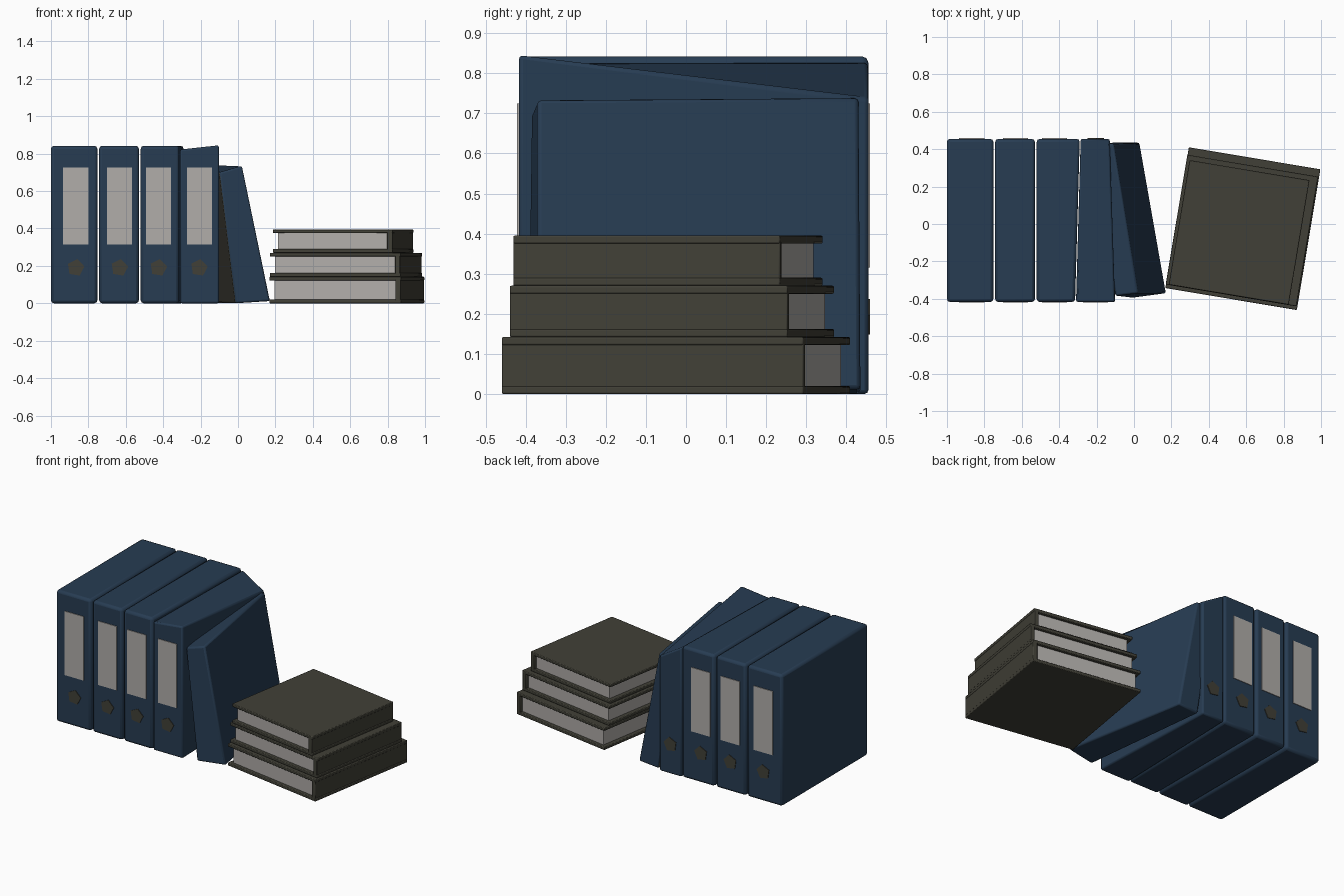
import bpy, bmesh, math
from mathutils import Matrix, Vector

if "Cube" in bpy.data.objects:
    bpy.data.objects.remove(bpy.data.objects["Cube"])


def material(name, rgb):
    m = bpy.data.materials.new(name)
    m.diffuse_color = (*rgb, 1)
    m.use_nodes = True
    m.node_tree.nodes["Principled BSDF"].inputs["Base Color"].default_value = m.diffuse_color
    return m


BLUE = material("navy blue", (0.020, 0.045, 0.085))
BROWN = material("dark olive brown", (0.053, 0.051, 0.038))
PAPER = material("pale grey paper", (0.44, 0.42, 0.40))


def finish(name, bm, mats, bevel=0.0, segments=2):
    bmesh.ops.recalc_face_normals(bm, faces=bm.faces)
    me = bpy.data.meshes.new(name)
    bm.to_mesh(me)
    bm.free()
    ob = bpy.data.objects.new(name, me)
    bpy.context.collection.objects.link(ob)
    for m in mats:
        me.materials.append(m)
    if bevel:
        b = ob.modifiers.new("soft edges", 'BEVEL')
        b.width, b.segments = bevel, segments
    return ob


def hexa(name, bottom, top, mats, bevel=0.0, left_index=0):
    """Six-sided block from four bottom and four top corners:
    front left, front right, back right, back left."""
    bm = bmesh.new()
    v = [bm.verts.new(p) for p in bottom + top]
    for f in ((3, 2, 1, 0), (4, 5, 6, 7), (0, 1, 5, 4), (1, 2, 6, 5), (2, 3, 7, 6)):
        bm.faces.new([v[i] for i in f])
    bm.faces.new([v[i] for i in (3, 0, 4, 7)]).material_index = left_index
    return finish(name, bm, mats, bevel)


def box(name, x, y, z, mat, bevel=0.0, matrix=None):
    bm = bmesh.new()
    bmesh.ops.create_cube(bm, size=1)
    lo, hi = Vector((x[0], y[0], z[0])), Vector((x[1], y[1], z[1]))
    for v in bm.verts:
        v.co = (lo + hi) / 2 + Vector(a * b for a, b in zip(v.co, hi - lo))
    if matrix:
        bm.transform(matrix)
    return finish(name, bm, [mat], bevel)


def finger_hole(name, x, y, z):
    # five-sided plate standing in the spine
    bm = bmesh.new()
    bmesh.ops.create_cone(bm, cap_ends=True, segments=5, radius1=0.047,
                          radius2=0.047, depth=0.008)
    bm.transform(Matrix.Translation((x, y, z)) @ Matrix.Rotation(math.pi / 2, 4, 'X')
                 @ Matrix.Rotation(-math.pi / 2 + 0.15, 4, 'Z'))
    finish(name, bm, [BROWN])


# upright binders: x range, label x range
YF, YB, H = -0.417, 0.455, 0.842
binders = [(-1.0, -0.752, -0.935, -0.80), (-0.742, -0.53, -0.70, -0.567),
           (-0.52, -0.29, -0.492, -0.358)]
for i, (x0, x1, l0, l1) in enumerate(binders, 1):
    xf = x1 if i < 3 else -0.315       # third binder is wider at the back
    hexa(f"binder_{i}",
         [(x0, YF, 0), (xf, YF, 0), (x1, YB, 0), (x0, YB, 0)],
         [(x0, YF, H), (xf, YF, H), (x1, YB, H), (x0, YB, H)], [BLUE], 0.016)
    for side, y in (("front", YF), ("back", YB)):
        box(f"binder_{i}_{side}_label", (l0, l1), (y - 0.004, y + 0.004),
            (0.315, 0.725), PAPER)
        finger_hole(f"binder_{i}_{side}_finger_hole", (l0 + l1) / 2, y, 0.19)

# fourth binder, its top sagging toward the back right
hexa("binder_4",
     [(-0.31, YF, 0), (-0.10, YF, 0), (-0.13, YB, 0), (-0.285, YB, 0)],
     [(-0.31, YF, 0.822), (-0.102, YF, 0.846), (-0.13, YB, 0.735), (-0.285, YB, 0.83)],
     [BLUE], 0.01)
box("binder_4_front_label", (-0.272, -0.14), (YF - 0.004, YF + 0.004), (0.315, 0.725), PAPER)
finger_hole("binder_4_front_finger_hole", -0.208, YF, 0.19)
finger_hole("binder_4_back_finger_hole", -0.208, YB, 0.19)

# leaning binder, inner cover in brown
hexa("leaning_binder",
     [(-0.015, -0.395, 0), (0.172, -0.37, 0.012), (0.03, 0.435, 0.012), (-0.11, 0.435, 0)],
     [(-0.10, -0.385, 0.70), (0.022, -0.37, 0.735), (-0.11, 0.43, 0.74), (-0.23, 0.43, 0.715)],
     [BLUE, BROWN], 0.01, left_index=1)

# stacked books: centre, width, depth, z range
books = [("bottom", 0.582, -0.025, 0.713, 0.763, 0.0, 0.142),
         ("middle", 0.577, -0.035, 0.709, 0.703, 0.142, 0.27),
         ("top", 0.562, -0.045, 0.650, 0.675, 0.27, 0.395)]
T = 0.02
for name, cx, cy, w, d, z0, z1 in books:
    m = Matrix.Translation((cx, cy, 0)) @ Matrix.Rotation(math.radians(-9.5), 4, 'Z')
    x, y = w / 2, d / 2
    box(f"{name}_book_lower_cover", (-x, x), (-y, y), (z0, z0 + T), BROWN, 0.004, m)
    box(f"{name}_book_upper_cover", (-x, x), (-y, y), (z1 - T, z1), BROWN, 0.004, m)
    box(f"{name}_book_spine", (x - 0.03, x - 0.002), (-y, y),
        (z0 + 0.006, z1 - 0.006), BROWN, 0.004, m)
    box(f"{name}_book_pages", (0.025 - x, x - 0.025), (0.02 - y, y - 0.02),
        (z0 + T - 0.004, z1 - T + 0.004), PAPER, 0, m)

# smooth shading with crisp edges
bpy.ops.object.select_all(action='DESELECT')
for ob in bpy.context.collection.objects:
    ob.select_set(True)
    bpy.context.view_layer.objects.active = ob
bpy.ops.object.shade_smooth_by_angle(angle=math.radians(35))
